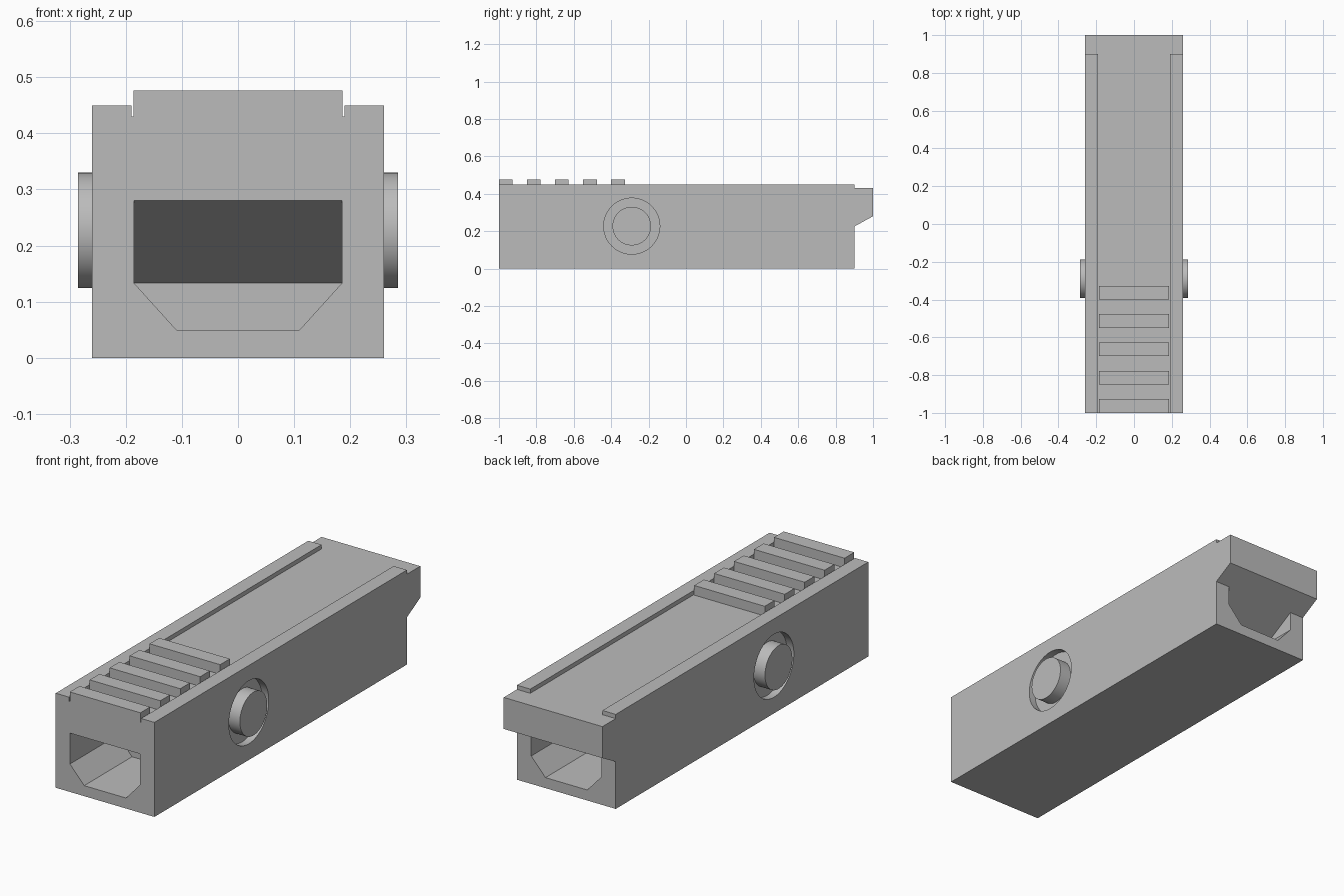
import bpy, bmesh, math
from mathutils import Vector, Matrix

old = bpy.data.objects.get("Cube")
if old:
    bpy.data.objects.remove(old, do_unlink=True)

grey = bpy.data.materials.new("plain grey")
grey.use_nodes = True
colour = (0.5, 0.5, 0.5, 1)
grey.diffuse_color = colour
grey.node_tree.nodes["Principled BSDF"].inputs["Base Color"].default_value = colour


def finish(name, bm):
    bmesh.ops.recalc_face_normals(bm, faces=bm.faces)
    me = bpy.data.meshes.new(name)
    bm.to_mesh(me)
    bm.free()
    me.materials.append(grey)
    ob = bpy.data.objects.new(name, me)
    bpy.context.collection.objects.link(ob)
    return ob


def prism(name, profile, axis, start, end):
    """Extrude a closed outline along x (outline is y,z) or y (outline is x,z)."""
    bm = bmesh.new()
    place = (lambda a, b: (start, a, b)) if axis == "x" else (lambda a, b: (a, start, b))
    face = bm.faces.new([bm.verts.new(place(a, b)) for a, b in profile])
    out = bmesh.ops.extrude_face_region(bm, geom=[face])
    move = Vector((end - start, 0, 0) if axis == "x" else (0, end - start, 0))
    bmesh.ops.translate(bm, vec=move, verts=[v for v in out["geom"] if isinstance(v, bmesh.types.BMVert)])
    return finish(name, bm)


def box(name, x, y0, y1, z0, z1):
    return prism(name, [(y0, z0), (y1, z0), (y1, z1), (y0, z1)], "x", -x, x)


def disc(name, radius, x0, x1, y, z):
    bm = bmesh.new()
    turn = Matrix.Translation(((x0 + x1) / 2, y, z)) @ Matrix.Rotation(math.pi / 2, 4, "Y")
    bmesh.ops.create_cone(bm, cap_ends=True, segments=64, radius1=radius, radius2=radius,
                          depth=abs(x1 - x0), matrix=turn)
    return finish(name, bm)


def combine(target, tool, operation="DIFFERENCE"):
    mod = target.modifiers.new("cut", "BOOLEAN")
    mod.operation = operation
    mod.solver = "EXACT"
    mod.object = tool
    bpy.context.view_layer.objects.active = target
    bpy.ops.object.modifier_apply(modifier=mod.name)
    bpy.data.objects.remove(tool, do_unlink=True)


def smooth(ob):
    bpy.ops.object.select_all(action="DESELECT")
    ob.select_set(True)
    bpy.context.view_layer.objects.active = ob
    bpy.ops.object.shade_smooth_by_angle(angle=math.radians(30))


# Long body with an overhanging head at the back
body = prism("body", [(-1, 0), (0.9, 0), (0.9, 0.225), (1, 0.28), (1, 0.43), (0.9, 0.43),
                      (0.9, 0.45), (-1, 0.45)], "x", -0.26, 0.26)

# Sunken top between two side rails
combine(body, box("top_groove", 0.19, -1.1, 0.95, 0.43, 0.6))

# Chamfered pockets with sloping ceilings, front and back
section = [(-0.11, 0.05), (0.11, 0.05), (0.185, 0.133), (0.185, 0.35), (-0.185, 0.35), (-0.185, 0.133)]
front_slope = [(-1.05, 0), (-0.64, 0), (-0.64, 0.133), (-1, 0.28), (-1.05, 0.28)]
back_slope = [(0.5, 0), (0.95, 0), (0.95, 0.225), (0.9, 0.225), (0.5, 0.005)]
for name, slope, y0, y1 in (("front_pocket", front_slope, -1.1, -0.5),
                            ("back_pocket", back_slope, 0.4, 1.1)):
    pocket = prism(name, section, "y", y0, y1)
    combine(pocket, prism("slope", slope, "x", -0.4, 0.4), "INTERSECT")
    combine(body, pocket)

# Round side recesses, each with a push button
for side, label in ((1, "left"), (-1, "right")):
    combine(body, disc("recess", 0.15, side * 0.225, side * 0.3, -0.29, 0.227))
    smooth(disc(label + "_button", 0.103, side * 0.21, side * 0.285, -0.29, 0.227))
smooth(body)

# Grip ribs across the front of the top
for i in range(5):
    y = -1 + i * 0.15
    box("grip_rib_%d" % (i + 1), 0.186, y, y + 0.073, 0.43, 0.476)
